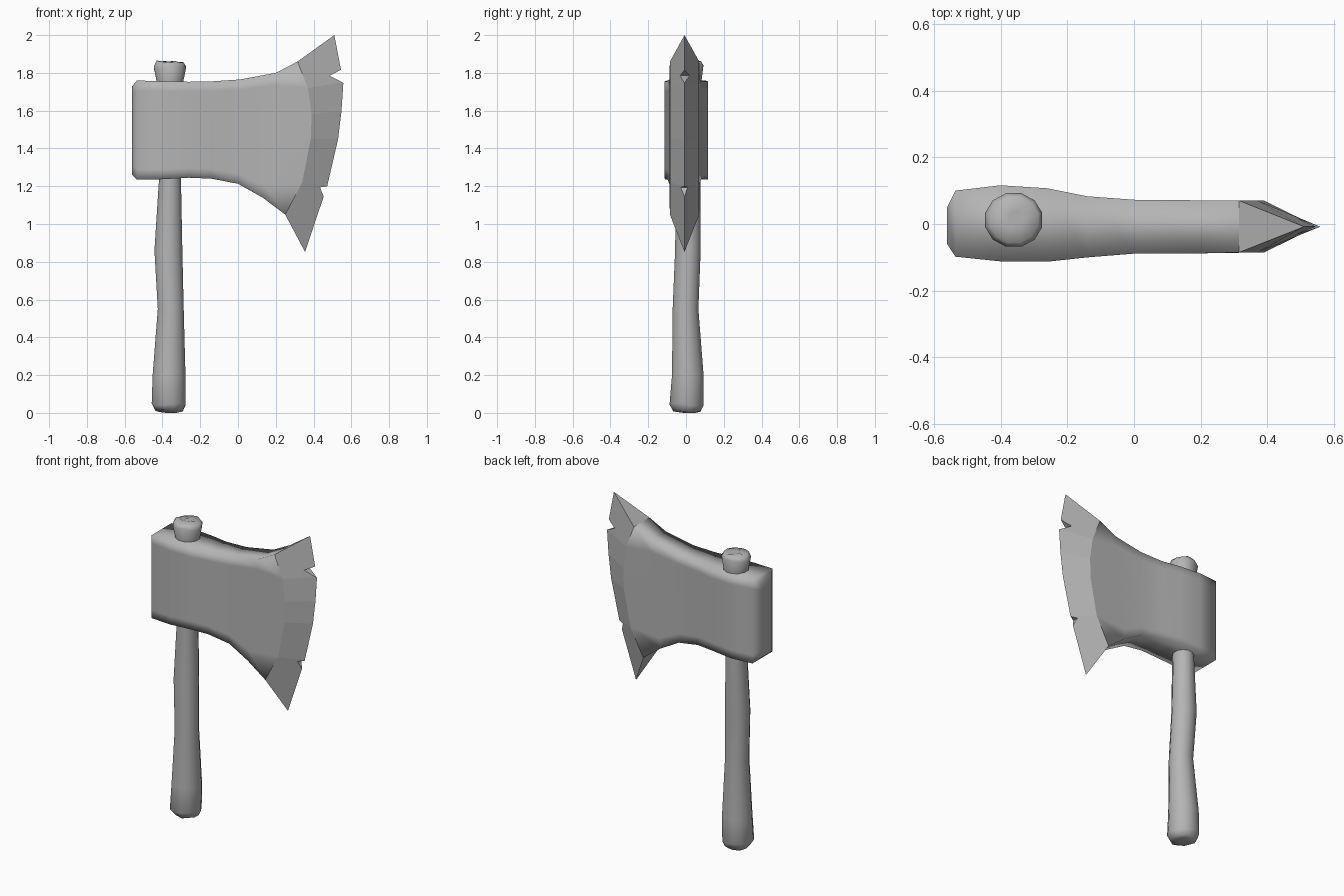
import bpy, bmesh, math, random

if "Cube" in bpy.data.objects:
    bpy.data.objects.remove(bpy.data.objects["Cube"])

random.seed(4)

# Dark grey shared by head and handle
grey = bpy.data.materials.new("dark_grey")
grey.diffuse_color = (0.46, 0.46, 0.46, 1)
grey.use_nodes = True
grey.node_tree.nodes["Principled BSDF"].inputs["Base Color"].default_value = grey.diffuse_color


def make(name, rings, weld=False):
    """Loft a list of equal-length closed rings, cap both ends."""
    bm = bmesh.new()
    loops = [[bm.verts.new(p) for p in r] for r in rings]
    n = len(loops[0])
    for a, b in zip(loops, loops[1:]):
        for i in range(n):
            j = (i + 1) % n
            bm.faces.new((a[i], a[j], b[j], b[i]))
    bm.faces.new(loops[0])
    if weld:
        bmesh.ops.remove_doubles(bm, verts=bm.verts, dist=1e-4)
    else:
        bm.faces.new(loops[-1])
    bmesh.ops.recalc_face_normals(bm, faces=bm.faces)
    me = bpy.data.meshes.new(name)
    bm.to_mesh(me)
    bm.free()
    me.materials.append(grey)
    ob = bpy.data.objects.new(name, me)
    bpy.context.collection.objects.link(ob)
    return ob


def activate(ob):
    bpy.ops.object.select_all(action='DESELECT')
    ob.select_set(True)
    bpy.context.view_layer.objects.active = ob


# Axe head: columns of (top x, top z, bottom x, bottom z, front y, back y)
columns = [
    (-0.56, 1.73, -0.56, 1.26, -0.06, 0.05),
    (-0.535, 1.76, -0.535, 1.235, -0.098, 0.10),
    (-0.40, 1.755, -0.40, 1.237, -0.112, 0.116),
    (-0.26, 1.753, -0.26, 1.245, -0.113, 0.107),
    (-0.14, 1.755, -0.14, 1.24, -0.10, 0.083),
    (0.01, 1.765, 0.0, 1.213, -0.088, 0.072),
    (0.20, 1.80, 0.13, 1.14, -0.088, 0.071),
]
fractions = [0, 0.1, 0.33, 0.6, 0.9, 1]
shoulder = [(0.315, 1.86), (0.37, 1.72), (0.39, 1.58), (0.385, 1.45), (0.34, 1.22), (0.25, 1.05)]
edge = [(0.51, 2.0), (0.558, 1.75), (0.548, 1.6), (0.53, 1.45), (0.472, 1.2), (0.355, 0.852)]
EDGE_Y = -0.008


def ring(pts, yf, yb):
    return [(x, yf, z) for x, z in pts] + [(x, yb, z) for x, z in reversed(pts)]


head_rings = []
for xt, zt, xb, zb, yf, yb in columns:
    pts = [(xt + (xb - xt) * t, zt + (zb - zt) * t) for t in fractions]
    head_rings.append(ring(pts, yf, yb))
head_rings.append(ring(shoulder, -0.085, 0.07))
head_rings.append(ring(edge, EDGE_Y, EDGE_Y))
head = make("axe_head", head_rings, weld=True)

# Nicks in the cutting edge
nicks = [
    [(0.485, 1.785), (0.62, 1.855), (0.62, 1.715)],
    [(0.434, 1.194), (0.53, 1.207), (0.50, 1.03)],
]
for tri in nicks:
    cutter = make("nick_cutter", [[(x, y, z) for x, z in tri] for y in (-0.2, 0.2)])
    cutter.hide_render = True
    mod = head.modifiers.new("nick", 'BOOLEAN')
    mod.operation = 'DIFFERENCE'
    mod.solver = 'EXACT'
    mod.object = cutter
    activate(head)
    bpy.ops.object.modifier_apply(modifier=mod.name)
    bpy.data.objects.remove(cutter)

# Handle: sections of (z, x min, x max, y min, y max, height wobble)
sections = [
    (0.012, -0.44, -0.29, -0.07, 0.08, 0.008),
    (0.045, -0.46, -0.275, -0.09, 0.096, 0.008),
    (0.20, -0.455, -0.275, -0.077, 0.096, 0),
    (0.55, -0.427, -0.285, -0.073, 0.068, 0),
    (0.86, -0.445, -0.292, -0.06, 0.08, 0),
    (1.24, -0.42, -0.30, -0.055, 0.078, 0),
    (1.76, -0.434, -0.286, -0.06, 0.085, 0),
    (1.835, -0.449, -0.272, -0.071, 0.095, 0.01),
    (1.86, -0.433, -0.285, -0.058, 0.082, 0.006),
    (1.858, -0.385, -0.335, -0.01, 0.035, 0.006),
]
sides = 12
handle_rings = []
for z, x0, x1, y0, y1, w in sections:
    r = []
    for i in range(sides):
        a = 2 * math.pi * (i + 0.5) / sides
        r.append(((x0 + x1) / 2 + (x1 - x0) / 2 * math.cos(a),
                  (y0 + y1) / 2 + (y1 - y0) / 2 * math.sin(a),
                  z + random.uniform(-w, w)))
    handle_rings.append(r)
# Rounded butt reaching the ground
handle_rings.insert(0, [(-0.355 + (x + 0.365) * 0.4, 0.015 + y * 0.4, 0.0)
                        for x, y, z in handle_rings[0]])
handle = make("handle", handle_rings)

# Smooth everywhere except the ground cutting bevel, which stays flat
for ob in (head, handle):
    me = ob.data
    for p in me.polygons:
        on_edge = any(abs(me.vertices[v].co.y - EDGE_Y) < 0.003 and me.vertices[v].co.x > 0.3
                      for v in p.vertices)
        p.use_smooth = not on_edge
